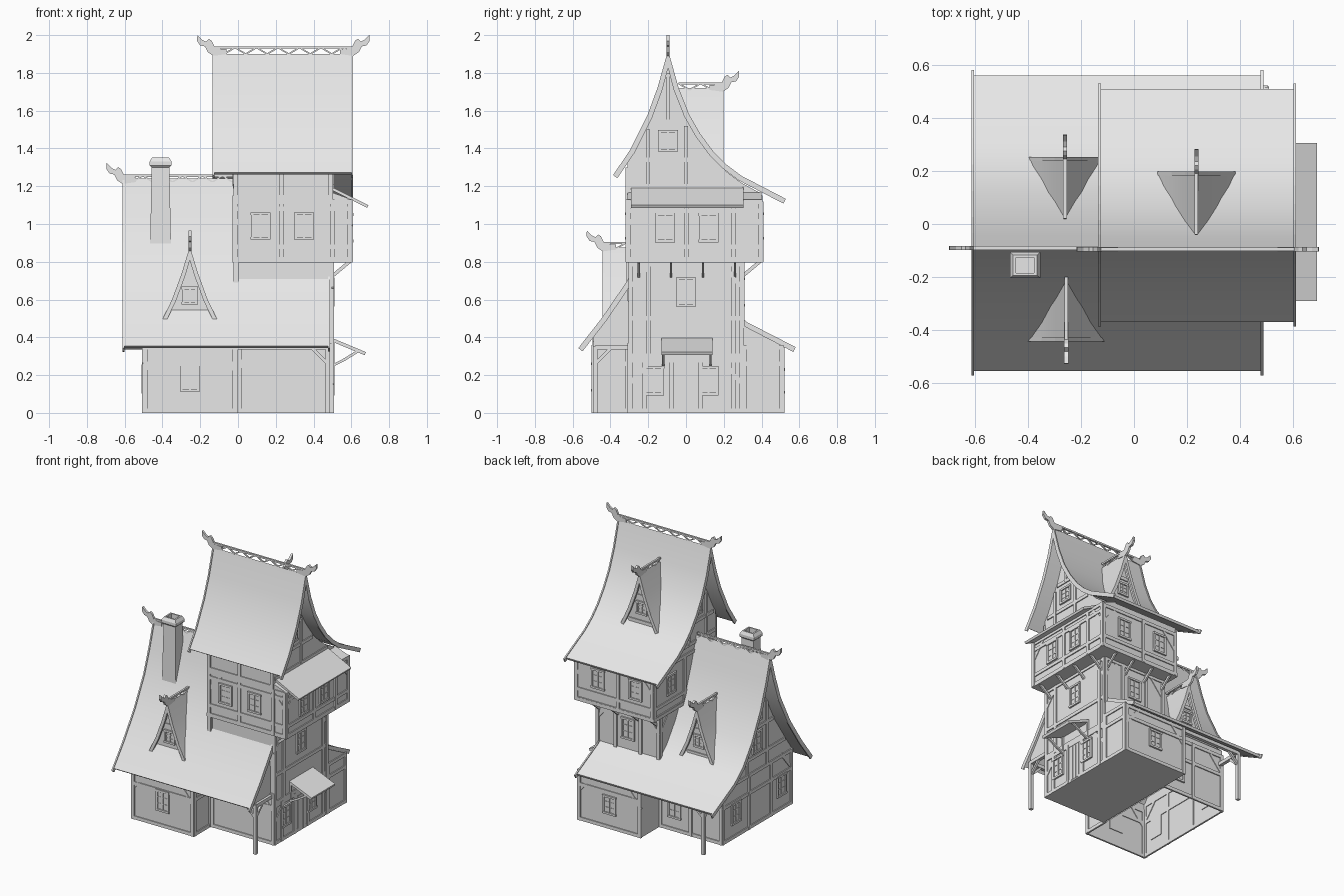
import bpy, bmesh, math
from mathutils import Vector

cube = bpy.data.objects.get("Cube")
if cube:
    bpy.data.objects.remove(cube, do_unlink=True)

mat = bpy.data.materials.new("plain_grey")
mat.use_nodes = True
GREY = (0.8, 0.8, 0.8, 1)
mat.diffuse_color = GREY
mat.node_tree.nodes["Principled BSDF"].inputs["Base Color"].default_value = GREY

parts = {}
SIDES = {"front": (1, -1), "back": (1, 1), "right": (0, 1), "left": (0, -1)}


def place(axis, t, u, v):
    return (t, u, v) if axis == 0 else (u, t, v)


def add(name, verts, faces):
    if name not in parts:
        parts[name] = bmesh.new()
    bm = parts[name]
    vs = [bm.verts.new(v) for v in verts]
    for f in faces:
        bm.faces.new([vs[i] for i in f])


def prism(name, poly, axis, a, b, closed=True):
    """Extruded outline; when not closed, the last edge (the base) is left open."""
    n = len(poly)
    verts = [place(axis, t, *p) for t in (a, b) for p in poly]
    faces = [(i, (i + 1) % n, (i + 1) % n + n, i + n) for i in range(n if closed else n - 1)]
    add(name, verts, faces + [tuple(range(n)), tuple(range(n, 2 * n))])


def box(name, x0, x1, y0, y1, z0, z1):
    prism(name, [(x0, z0), (x1, z0), (x1, z1), (x0, z1)], 1, y0, y1)


def strip(p, q, w):
    p, q = Vector(p), Vector(q)
    d = (q - p).normalized()
    n = Vector((-d.y, d.x)) * w / 2
    return [p + n, p - n, q - n, q + n]


def ribbon(name, pts, axis, a, b, thick, lift=0.0, extend=0.0):
    """Sheet of even thickness following a section, extruded along an axis."""
    pts = [Vector(p) for p in pts]
    pts[0], pts[-1] = (e + (e - f).normalized() * extend
                       for e, f in ((pts[0], pts[1]), (pts[-1], pts[-2])))
    top, low = [], []
    for i, p in enumerate(pts):
        segs = [(pts[j + 1] - pts[j]).normalized() for j in (i - 1, i) if 0 <= j < len(pts) - 1]
        norms = [Vector((s.y, -s.x)) for s in segs]
        norms = [-n if n.y > 0 else n for n in norms]
        n = sum(norms, Vector((0, 0))).normalized()
        n /= max(n.dot(norms[0]), 0.3)
        top.append(p - n * lift)
        low.append(p + n * thick)
    n = len(pts)
    verts = [place(axis, t, *p) for t in (a, b) for p in top + low]
    faces = [(0, n, 3 * n, 2 * n), (n - 1, 2 * n - 1, 4 * n - 1, 3 * n - 1)]
    for i in range(n - 1):
        faces += [(i, i + 1, i + 1 + 2 * n, i + 2 * n), (n + i, n + i + 1, 3 * n + i + 1, 3 * n + i),
                  (i, i + 1, n + i + 1, n + i), (2 * n + i, 2 * n + i + 1, 3 * n + i + 1, 3 * n + i)]
    add(name, verts, faces)


def bar(name, side, plane, p, q, w=0.024, d=0.007):
    axis, s = SIDES[side]
    prism(name, strip(p, q, w), axis, plane - s * 0.005, plane + s * d)


def window(side, plane, u, v, w=0.09, h=0.14):
    l, r, b, t = u - w / 2, u + w / 2, v - h / 2, v + h / 2
    bar("window_panes", side, plane, (u, b), (u, t), w, 0.003)
    for x in (l, r):
        bar("window_frames", side, plane, (x, b), (x, t), 0.014, 0.01)
    for z in (b, t):
        bar("window_frames", side, plane, (l - 0.008, z), (r + 0.008, z), 0.014, 0.012)
    bar("window_frames", side, plane, (u, b), (u, t), 0.01, 0.008)
    for z in (v - h / 6, v + h / 6):
        bar("window_frames", side, plane, (l, z), (r, z), 0.006, 0.006)


def frame(side, plane, u0, u1, v0, v1, posts=(), rails=(), braced=True):
    """Timber framing: border, inner posts, rails and corner braces."""
    for v in (v0 + 0.012, v1 - 0.012, *rails):
        bar("timbers", side, plane, (u0, v), (u1, v))
    for u in (u0 + 0.008, u1 - 0.008, *posts):
        bar("timbers", side, plane, (u, v0), (u, v1), 0.024, 0.009)
    if braced:
        k = min(0.12, (u1 - u0) / 4)
        for u, s in ((u0, 1), (u1, -1)):
            bar("timbers", side, plane, (u, v1 - k * 1.2), (u + s * k, v1), 0.02, 0.005)


FINIAL = [(-.07, 0), (-.07, .025), (-.01, .03), (.01, .07), (.025, .08), (.04, .065), (.06, .075),
          (.085, .1), (.087, .07), (.07, .045), (.045, .04), (.03, .01), (0, -.01)]


def crest(name, along, c, z, a, b, ends):
    """Openwork ridge crest between a and b with carved finials at the ends."""
    ax = 1 - along
    prism(name, strip((a, z + 0.034), (b, z + 0.034), 0.012), ax, c - 0.007, c + 0.007)
    n = max(2, round((b - a) / 0.055))
    for i in range(n):
        u, v = a + (b - a) * i / n, a + (b - a) * (i + 1) / n
        z0, z1 = (z, z + 0.034) if i % 2 else (z + 0.034, z)
        prism(name, strip((u, z0), (v, z1), 0.008), ax, c - 0.005, c + 0.005)
    for e, s in ends:
        prism(name, [(e + s * x, z + y) for x, y in FINIAL], ax, c - 0.008, c + 0.008)


def dormer(cx, gable, tip, z0, z1, half):
    s = 1 if gable > tip else -1
    side, h = ("back" if s > 0 else "front"), z1 - z0
    right = [(0.28, 0.65), (0.63, 0.29), (1, 0)]
    sec = [(cx - half * x, z0 + h * z) for x, z in right[::-1]] + [(cx, z1)]
    sec += [(cx + half * x, z0 + h * z) for x, z in right]
    ribbon("dormer_roofs", sec, 1, tip, gable, 0.012)
    ribbon("dormer_bargeboards", sec, 1, gable - s * 0.012, gable + s * 0.003, 0.02, 0.002)
    wall = gable - s * 0.03
    prism("dormer_gables", [(x, z - 0.02) for x, z in sec], 1, wall, wall - s * 0.02)
    window(side, wall, cx, z0 + h * 0.34, 0.07, 0.08)
    for k, w in ((0.08, 0.7), (0.55, 0.28)):
        bar("timbers", side, wall, (cx - half * w, z0 + h * k), (cx + half * w, z0 + h * k))
    crest("dormer_crests", 1, cx, z1 - 0.01, min(gable, tip), max(gable, tip), [(gable, s)])


# Roof sections as (y, z)
low_sec = [(-.553, .355), (-.44, .5), (-.31, .69), (-.2, .9), (-.14, 1.07), (-.09, 1.24),
           (-.04, 1.07), (.02, .9), (.12, .7), (.22, .56), (.32, .475), (.56, .352)]
high_sec = [(-.37, 1.272), (-.29, 1.39), (-.2, 1.57), (-.145, 1.72), (-.095, 1.9),
            (-.045, 1.72), (.01, 1.58), (.07, 1.475), (.14, 1.38), (.21, 1.31), (.29, 1.25), (.508, 1.137)]
roofs = (("lower", low_sec, -.607, .482), ("upper", high_sec, -.13, .605))
for label, sec, x0, x1 in roofs:
    ribbon(label + "_roof", sec, 0, x0, x1, 0.018)
    for x in (x0, x1):
        ribbon(label + "_bargeboards", sec, 0, x - 0.005, x + 0.005, 0.022, 0.006, 0.02)
crest("upper_crest", 0, -.095, 1.9, -.13, .61, [(-.13, -1), (.61, 1)])
crest("lower_crest", 0, -.09, 1.222, -.61, -.03, [(-.61, -1)])
dormer(-.255, -.44, -.2, .49, .875, .145)
dormer(-.26, .25, .02, .53, .9, .135)
dormer(.235, .195, -.04, 1.33, 1.72, .145)

# Walls
sink = lambda sec, lo, hi: [(y, z - 0.03) for y, z in sec if lo < y < hi]
prism("left_wing", [(-.49, 0), (-.49, .4)] + sink(low_sec, -.49, .3) + [(.3, .455), (.3, 0)], 0, -.5, -.01, False)
prism("back_wing", [(.28, 0), (.512, 0), (.512, .355), (.28, .475)], 0, 0, .5)
prism("porch_gable", [(-.49, .36), (-.49, .4), (-.44, .47), (-.31, .655), (-.29, .36)], 0, .45, .47)
box("tower", 0, .5, -.3, .3, 0, .82)
box("upper_storey", -.02, .5, -.31, .4, .8, 1.16)
prism("upper_bay", [(.49, .8), (.6, .8), (.6, 1.13), (.49, 1.17)], 1, -.31, .4)
prism("attic", [(-.31, 1.14), (-.31, 1.33)] + sink(high_sec, -.31, .4) + [(.4, 1.16), (.4, 1.14)], 0, -.02, .5)

# Timber framing by wall
frame("front", -.49, -.5, -.01, 0, .36, (), (.26,))
frame("left", -.5, -.49, .3, 0, .4, (-.25, 0), (.26,))
frame("back", .3, -.5, 0, 0, .42, (-.25,), (.27,))
frame("right", -.01, -.49, -.3, 0, .38, (), (.26,), False)
frame("front", -.3, 0, .5, 0, .37, (), (.27,))
frame("right", .5, -.3, .3, 0, .29, (-.22, -.075, .075, .25))
frame("right", .5, -.3, .3, .29, .8, (-.2, .25), (.5,))
frame("right", .5, .3, .512, 0, .36, (), (.26,), False)
frame("back", .512, 0, .5, 0, .35, (), (.26,))
frame("back", .3, 0, .5, .45, .8, (.15, .35))
frame("left", 0, -.3, .3, .45, .8)
frame("front", -.31, -.02, .6, .8, 1.13, (.23, .5), (.88, 1.08))
frame("front", -.31, -.02, .5, 1.13, 1.3, (.23,), (), False)
frame("right", .6, -.31, .4, .8, 1.13, (.005, .25), (.88, 1.07))
frame("back", .4, -.02, .6, .8, 1.12, (.26,), (.88,))
frame("left", -.02, -.31, .4, .8, 1.15, (.05,), (.88,))
for side, x in (("right", .5), ("left", -.02)):
    for z, a, b in ((1.2, -.3, .3), (1.34, -.28, .13), (1.54, -.18, .0)):
        bar("timbers", side, x, (a, z), (b, z))
    for u, t in ((-.2, 1.5), (0.0, 1.52), (-.095, 1.8)):
        bar("timbers", side, x, (u, 1.54 if t > 1.7 else 1.2), (u, t), 0.02, 0.009)
for z, a, b in ((.5, -.41, .25), (.7, -.28, .08), (.93, -.17, -.01)):
    bar("timbers", "left", -.5, (a, z), (b, z))
for u, a, b in ((-.2, .4, .86), (.02, .4, .83), (-.09, .93, 1.18)):
    bar("timbers", "left", -.5, (u, a), (u, b), 0.02, 0.009)

# Windows
for side, plane, spots, h in (
        ("front", -.49, [(-.255, .19)], .14), ("front", -.31, [(.12, .99), (.35, .99)], .13),
        ("right", .5, [(-.17, .17), (.12, .17), (0, .64)], .14), ("right", .5, [(-.095, 1.44)], .1),
        ("right", .6, [(-.11, .98), (.12, .98)], .14), ("left", -.5, [(-.37, .18), (.15, .18), (-.09, .6)], .14),
        ("left", -.5, [(-.09, .81)], .12), ("left", -.02, [(-.095, 1.44)], .1), ("left", -.02, [(.2, 1.0)], .13),
        ("back", .512, [(.25, .17)], .12), ("back", .3, [(.25, .64), (-.12, .17)], .14),
        ("back", .4, [(.12, .99), (.42, .99)], .13)):
    for u, v in spots:
        window(side, plane, u, v, 0.09, h)

# Planked door
bar("door", "right", .5, (0, 0), (0, .27), 0.12, 0.005)
for u in (-.03, 0, .03):
    bar("door", "right", .5, (u, .01), (u, .26), 0.025, 0.009)

# Porch posts, eave beams and braces
for x, y, s in ((.475, -.48, 1), (-.48, .485, -1)):
    box("porch_posts", x - .012, x + .012, y - .012, y + .012, 0, .355)
    box("porch_beams", min(x, 0), max(x, 0), y - .012, y + .012, .335, .36)
    box("porch_beams", x - .012, x + .012, min(y, s * -.3), max(y, s * -.3), .335, .36)
    prism("porch_braces", strip((x, .26), (x - s * .08, .34), .016), 1, y - .008, y + .008)
    prism("porch_braces", strip((y, .26), (y + s * .08, .34), .016), 0, x - .008, x + .008)

# Overhang sills, brackets and hanging corner post
box("storey_sill", -.03, .607, -.317, .408, .795, .82)
for y in (-.25, -.08, .09, .26):
    prism("overhang_brackets", strip((.5, .725), (.59, .8), .018), 1, y - .006, y + .006)
for x in (.02, .17, .33, .48):
    prism("overhang_brackets", strip((.3, .725), (.39, .8), .018), 0, x - .006, x + .006)
box("hanging_post", -.025, .002, -.315, -.29, .69, .82)

# Awnings over the bay and the door
ribbon("bay_awning", [(.49, 1.2), (.69, 1.1)], 1, -.29, .305, 0.016)
ribbon("door_awning", [(.49, .4), (.677, .322)], 1, -.13, .14, 0.018)
for y in (-.12, .13):
    for p, q in (((.5, .25), (.56, .28)), ((.555, .277), (.64, .33))):
        prism("awning_brackets", strip(p, q, .014), 1, y - .006, y + .006)
    box("awning_brackets", .5, .512, y - .006, y + .006, .235, .385)

# Chimney with flared cap and open flue
rings = [(.85, .056), (1.3, .047), (1.31, .058), (1.33, .058), (1.352, .045), (1.352, .034), (1.31, .034)]
verts = [(-.41 + a * h, -.155 + b * h * .85, z) for z, h in rings for a, b in ((-1, -1), (1, -1), (1, 1), (-1, 1))]
faces = [(4 * k + i, 4 * k + (i + 1) % 4, 4 * k + 4 + (i + 1) % 4, 4 * k + 4 + i)
         for k in range(len(rings) - 1) for i in range(4)]
add("chimney", verts, faces + [tuple(range(len(verts) - 4, len(verts)))])

# Build the objects
for name, bm in parts.items():
    bmesh.ops.recalc_face_normals(bm, faces=bm.faces[:])
    mesh = bpy.data.meshes.new(name)
    bm.to_mesh(mesh)
    bm.free()
    mesh.materials.append(mat)
    ob = bpy.data.objects.new(name, mesh)
    bpy.context.collection.objects.link(ob)
    if name.endswith(("_roof", "_roofs")):
        bpy.ops.object.select_all(action="DESELECT")
        ob.select_set(True)
        bpy.context.view_layer.objects.active = ob
        bpy.ops.object.shade_smooth_by_angle(angle=math.radians(30))
